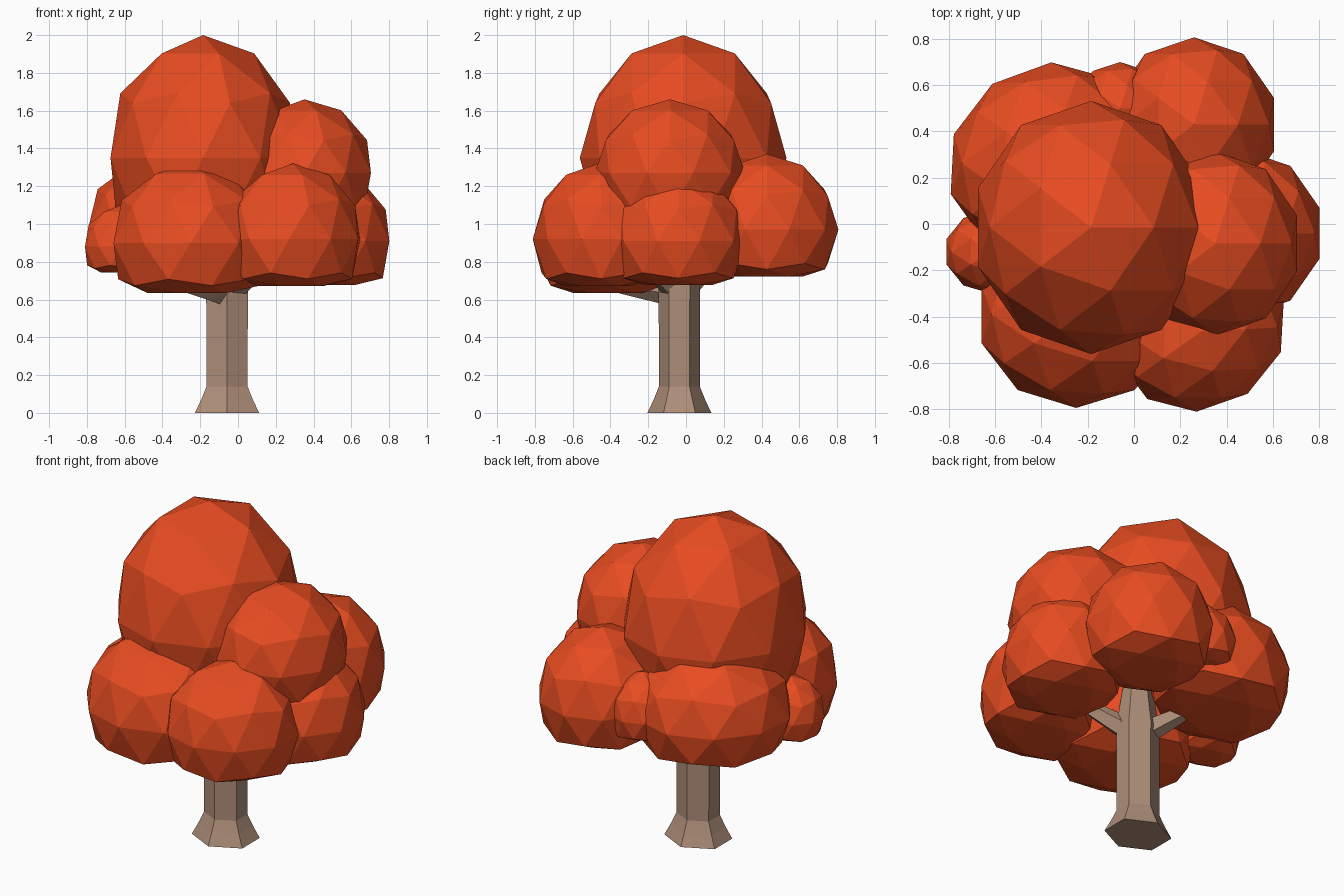
import bpy, bmesh, math
from mathutils import Vector, Matrix

if "Cube" in bpy.data.objects:
    bpy.data.objects.remove(bpy.data.objects["Cube"])


def material(name, color):
    m = bpy.data.materials.new(name)
    m.diffuse_color = (*color, 1)
    m.use_nodes = True
    m.node_tree.nodes["Principled BSDF"].inputs["Base Color"].default_value = m.diffuse_color
    return m


leaf_mat = material("autumn_leaves", (0.8, 0.072, 0.015))
bark_mat = material("bark", (0.42, 0.27, 0.19))


def finish(bm, name, mat):
    bmesh.ops.recalc_face_normals(bm, faces=bm.faces[:])
    me = bpy.data.meshes.new(name)
    bm.to_mesh(me)
    bm.free()
    me.materials.append(mat)
    ob = bpy.data.objects.new(name, me)
    bpy.context.collection.objects.link(ob)
    return ob


def leaf_clump(name, center, radii, turn=0, floor=-0.62):
    """Faceted ball with a flattened underside, stretched along a turned axis."""
    bm = bmesh.new()
    bmesh.ops.create_icosphere(bm, subdivisions=2, radius=1)
    rot = Matrix.Rotation(math.radians(turn), 3, 'Z')
    stretch = rot @ Matrix.Diagonal(radii) @ rot.transposed()
    for v in bm.verts:
        v.co.z = max(v.co.z, floor)
        v.co = Vector(center) + stretch @ v.co
    finish(bm, name, leaf_mat)


def limb(name, path, sides, turn=0.0, sx=1.0, sy=1.0):
    """Faceted tube through (point, radius) pairs."""
    bm = bmesh.new()
    axis = (Vector(path[-1][0]) - Vector(path[0][0])).normalized()
    q = axis.to_track_quat('Z', 'Y') if abs(axis.z) < 0.99 else Matrix.Identity(3)
    rings = []
    for p, r in path:
        rings.append([bm.verts.new(Vector(p) + q @ Vector((
            sx * r * math.cos(turn + math.tau * i / sides),
            sy * r * math.sin(turn + math.tau * i / sides), 0))) for i in range(sides)])
    for a, b in zip(rings, rings[1:]):
        for i in range(sides):
            j = (i + 1) % sides
            bm.faces.new((a[i], a[j], b[j], b[i]))
    bm.faces.new(rings[0][::-1])
    bm.faces.new(rings[-1])
    finish(bm, name, bark_mat)


# Flared hexagonal trunk
tx, ty = -0.058, -0.035
limb("trunk", [((tx, ty, 0), 0.18), ((tx, ty, 0.07), 0.145), ((tx, ty, 0.14), 0.115),
               ((tx, ty, 0.68), 0.117), ((tx, ty, 1.0), 0.07)],
     6, math.radians(-90), 1.09, 0.94)

# Branches reaching into the crown
for name, tip in (("branch_front_left", (-0.27, -0.34, 0.67)),
                  ("branch_back_left", (-0.27, 0.14, 0.79)),
                  ("branch_front_right", (0.17, -0.23, 0.83))):
    limb(name, [((tx, ty, 0.63), 0.075), (tip, 0.04)], 5)

# Crown: big leaf clumps
leaf_clump("crown_top", (-0.185, -0.015, 1.35), (0.515, 0.547, 0.65))
leaf_clump("crown_upper_right", (0.352, -0.085, 1.27), (0.37, 0.398, 0.39))
leaf_clump("crown_front_left", (-0.25, -0.39, 0.90), (0.43, 0.405, 0.43))
leaf_clump("crown_front_right", (0.29, -0.465, 0.92), (0.38, 0.335, 0.40), 30)
leaf_clump("crown_right", (0.473, -0.04, 0.91), (0.345, 0.36, 0.375))
leaf_clump("crown_back_right", (0.26, 0.43, 0.97), (0.362, 0.377, 0.40))
leaf_clump("crown_back_left", (-0.38, 0.28, 0.98), (0.445, 0.40, 0.39), 40)

# Small filler clumps
leaf_clump("crown_small_left", (-0.62, -0.12, 0.88), (0.20, 0.18, 0.22))
leaf_clump("crown_small_back", (-0.06, 0.50, 0.98), (0.20, 0.20, 0.23))
